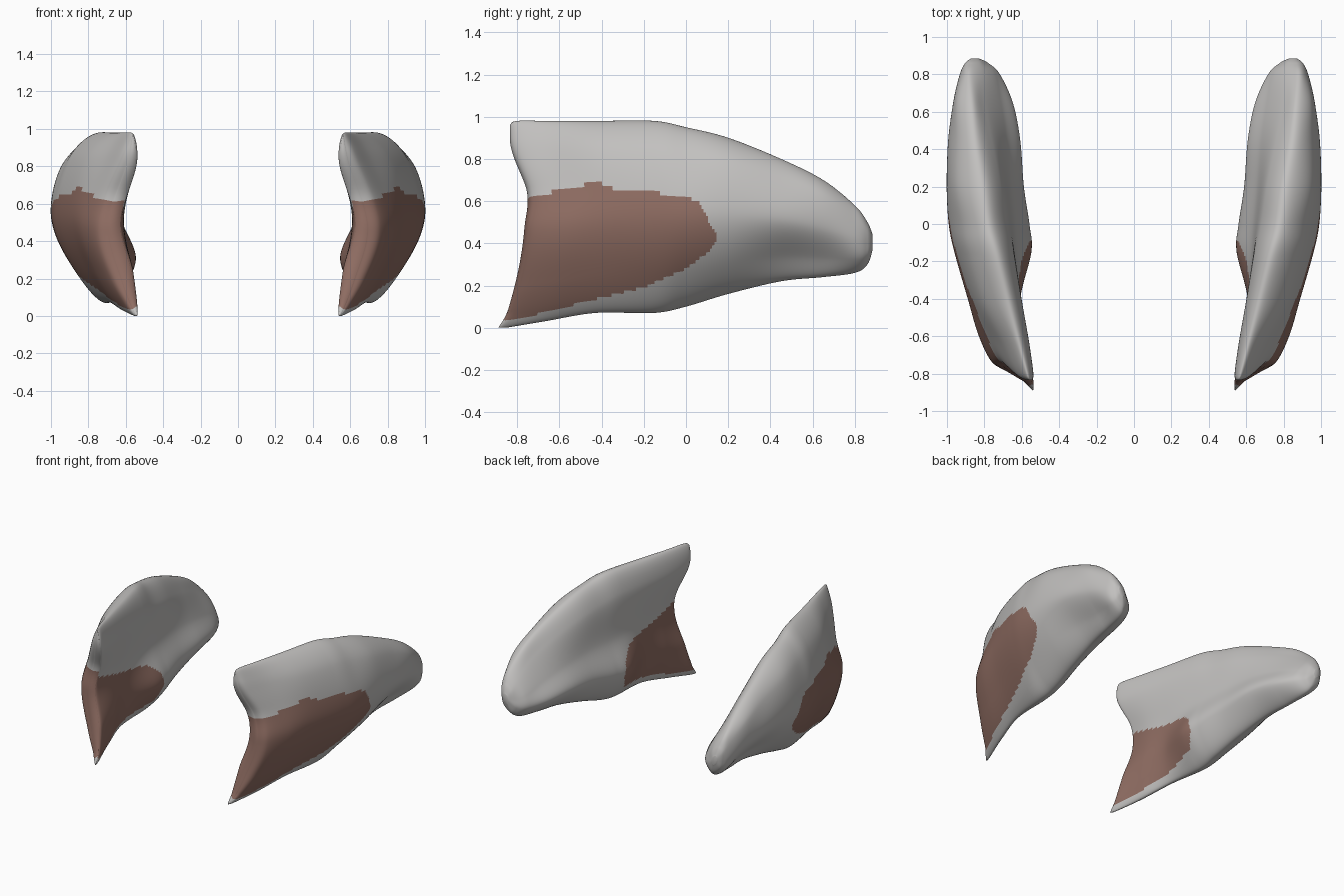
import bpy, bmesh, math

cube = bpy.data.objects.get("Cube")
if cube:
    bpy.data.objects.remove(cube, do_unlink=True)


def make_material(name, color):
    mat = bpy.data.materials.new(name)
    mat.use_nodes = True
    mat.diffuse_color = color
    mat.node_tree.nodes["Principled BSDF"].inputs["Base Color"].default_value = color
    return mat


GREY = make_material("pale grey", (0.54, 0.53, 0.52, 1))
BROWN = make_material("reddish brown", (0.28, 0.155, 0.125, 1))

# Cross-sections from front to back, in hundredths: y, bottom z, top z, then x of
# bottom, outer low/mid/high, top, inner high/mid/low
STATIONS = [
    (-77, 0, 96, 54, 62, 69, 59, 56, 55, 63, 57),
    (-74, 0, 98, 55, 68, 76, 64, 57, 54, 62, 56),
    (-60, 3, 98, 61, 75, 83, 71, 61, 56, 61, 58),
    (-40, 7, 98, 67, 81, 89, 81, 67, 60, 62, 61),
    (-15, 7, 98, 70, 87, 96, 89, 74, 65, 63, 55),
    (0, 10, 95, 70, 89, 99, 92, 78, 68, 64, 56),
    (20, 16, 90, 72, 90, 100, 95, 81, 71, 66, 59),
    (45, 22, 80, 75, 87, 99, 95, 85, 76, 68, 61),
    (65, 24, 70, 78, 87, 96, 95, 87, 80, 71, 65),
    (80, 26, 58, 80, 89, 93, 92, 88, 81, 74, 72),
    (86, 30, 50, 82, 88, 90, 90, 87, 82, 79, 78),
    (88.5, 37, 44, 84, 86, 87, 87, 86, 84, 83, 83),
]
HEIGHTS = (0, 0.2, 0.5, 0.85, 1, 0.84, 0.52, 0.24)

# Brown patch outlines (y, z) on the outer and inner faces
OUTER_PATCH = [(-1, 0.58), (-0.76, 0.62), (-0.6, 0.65), (-0.52, 0.66), (-0.43, 0.70),
               (-0.35, 0.66), (-0.2, 0.66), (-0.1, 0.63), (0, 0.63), (0.06, 0.59),
               (0.15, 0.43), (0.12, 0.37), (0, 0.28), (-0.2, 0.19), (-0.45, 0.13),
               (-0.8, 0.04), (-1, 0.04)]
INNER_PATCH = [(-1, 0.58), (-0.76, 0.58), (-0.45, 0.5), (-0.2, 0.46), (-0.1, 0.38),
               (-0.07, 0.28), (-0.12, 0.18), (-0.5, 0.11), (-0.8, 0.04), (-1, 0.04)]


def catmull(a, b, c, d, t):
    return 0.5 * (2 * b + (c - a) * t + (2 * a - 5 * b + 4 * c - d) * t * t
                  + (3 * b - a - 3 * c + d) * t ** 3)


def spline(rows, steps, closed):
    """Smooth interpolation through rows of numbers."""
    n, out = len(rows), []

    def row(i):
        return rows[i % n] if closed else rows[max(0, min(n - 1, i))]
    for i in range(n if closed else n - 1):
        for s in range(steps):
            out.append([catmull(*v, s / steps) for v in
                        zip(row(i - 1), row(i), row(i + 1), row(i + 2))])
    return out if closed else out + [list(rows[-1])]


def inside(y, z, poly):
    hit = False
    for (y1, z1), (y2, z2) in zip(poly, poly[1:] + poly[:1]):
        if (z1 > z) != (z2 > z) and y < y1 + (z - z1) * (y2 - y1) / (z2 - z1):
            hit = not hit
    return hit


def front_curve(y, z):
    """Bends the front edge: pointed toe, notch and overhanging top."""
    fade = max(0, min(1, 1 - (y + 0.77) / 0.6))
    t = max(0, min(1, (z - 0.64) / 0.26))
    bend = (-0.065 * t * t * (3 - 2 * t) - 0.1 * max(0, 1 - z / 0.45) ** 1.5
            + 0.02 * math.exp(-((z - 0.6) / 0.1) ** 2) - 0.02 * max(0, 1 - z / 0.06))
    return y + fade * bend


def build_shell(name, side):
    bm = bmesh.new()
    rings = []
    for y, low, high, *xs in spline(STATIONS, 20, False):
        section = [(x / 100, (low + (high - low) * h) / 100) for x, h in zip(xs, HEIGHTS)]
        rings.append([bm.verts.new((side * x, front_curve(y / 100, z), max(z, 0)))
                      for x, z in spline(section, 16, True)])
    n = len(rings[0])
    for a, b in zip(rings, rings[1:]):
        for i in range(n):
            j = (i + 1) % n
            face = bm.faces.new((a[i], a[j], b[j], b[i]))
            mid = face.calc_center_median()
            patch = OUTER_PATCH if i < n // 2 else INNER_PATCH
            face.material_index = int(inside(mid.y, mid.z, patch))
    # Narrow strips close the front edge, a single cap closes the back
    for i in range(n // 2):
        loop = [rings[0][k % n] for k in (i, i + 1, n - i - 1, n - i)]
        face = bm.faces.new(list(dict.fromkeys(loop)))
        mid = face.calc_center_median()
        face.material_index = int(inside(mid.y, mid.z, OUTER_PATCH))
    bm.faces.new(rings[-1])
    bmesh.ops.recalc_face_normals(bm, faces=bm.faces[:])
    for face in bm.faces:
        face.smooth = True
    mesh = bpy.data.meshes.new(name)
    bm.to_mesh(mesh)
    bm.free()
    mesh.materials.append(GREY)
    mesh.materials.append(BROWN)
    bpy.context.collection.objects.link(bpy.data.objects.new(name, mesh))


build_shell("left_shell", 1)
build_shell("right_shell", -1)
